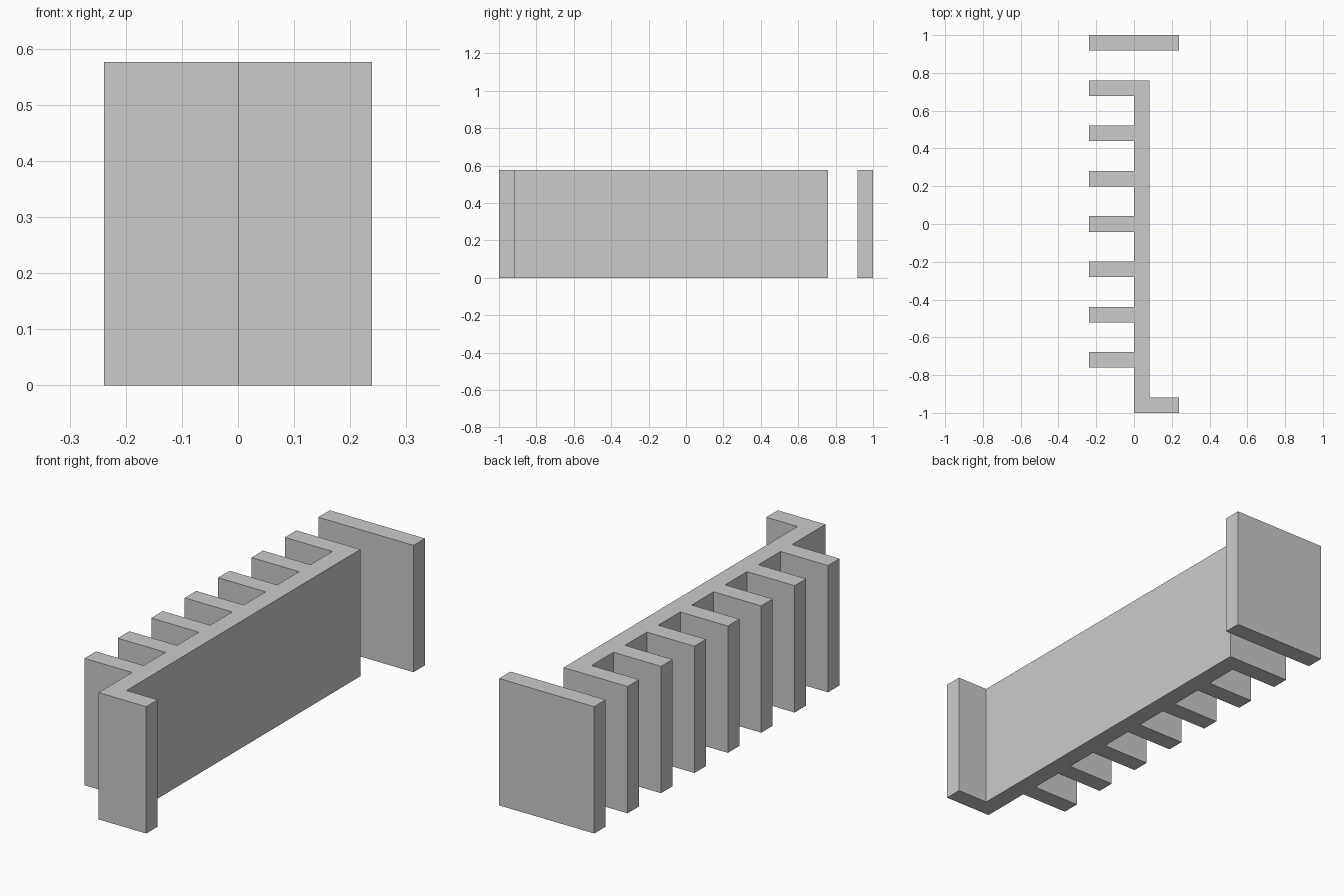
import bpy
import bmesh

if "Cube" in bpy.data.objects:
    bpy.data.objects.remove(bpy.data.objects["Cube"])

HEIGHT = 0.576
HALF_W = 0.239
PITCH = 0.2397
THICK = 2 - 8 * PITCH


def extrude_profile(name, points):
    """Closed xy outline raised from the ground to HEIGHT."""
    bm = bmesh.new()
    face = bm.faces.new([bm.verts.new((x, y, 0)) for x, y in points])
    result = bmesh.ops.extrude_face_region(bm, geom=[face], use_keep_orig=True)
    top = [v for v in result["geom"] if isinstance(v, bmesh.types.BMVert)]
    bmesh.ops.translate(bm, verts=top, vec=(0, 0, HEIGHT))
    bmesh.ops.recalc_face_normals(bm, faces=bm.faces)
    mesh = bpy.data.meshes.new(name)
    bm.to_mesh(mesh)
    bm.free()
    obj = bpy.data.objects.new(name, mesh)
    bpy.context.collection.objects.link(obj)
    return obj


# Comb wall: spine with a foot at the front right and seven fins on the left
spine_end = 1 - PITCH
outline = [(0, -1), (HALF_W, -1), (HALF_W, -1 + THICK),
           (THICK, -1 + THICK), (THICK, spine_end)]
for i in range(1, 8):
    back = 1 - i * PITCH
    front = back - THICK
    if i > 1:
        outline.append((0, back))
    outline += [(-HALF_W, back), (-HALF_W, front), (0, front)]
extrude_profile("comb_wall", outline)

# Detached slab at the back
extrude_profile("end_slab", [(-HALF_W, 1 - THICK), (HALF_W, 1 - THICK),
                             (HALF_W, 1), (-HALF_W, 1)])
